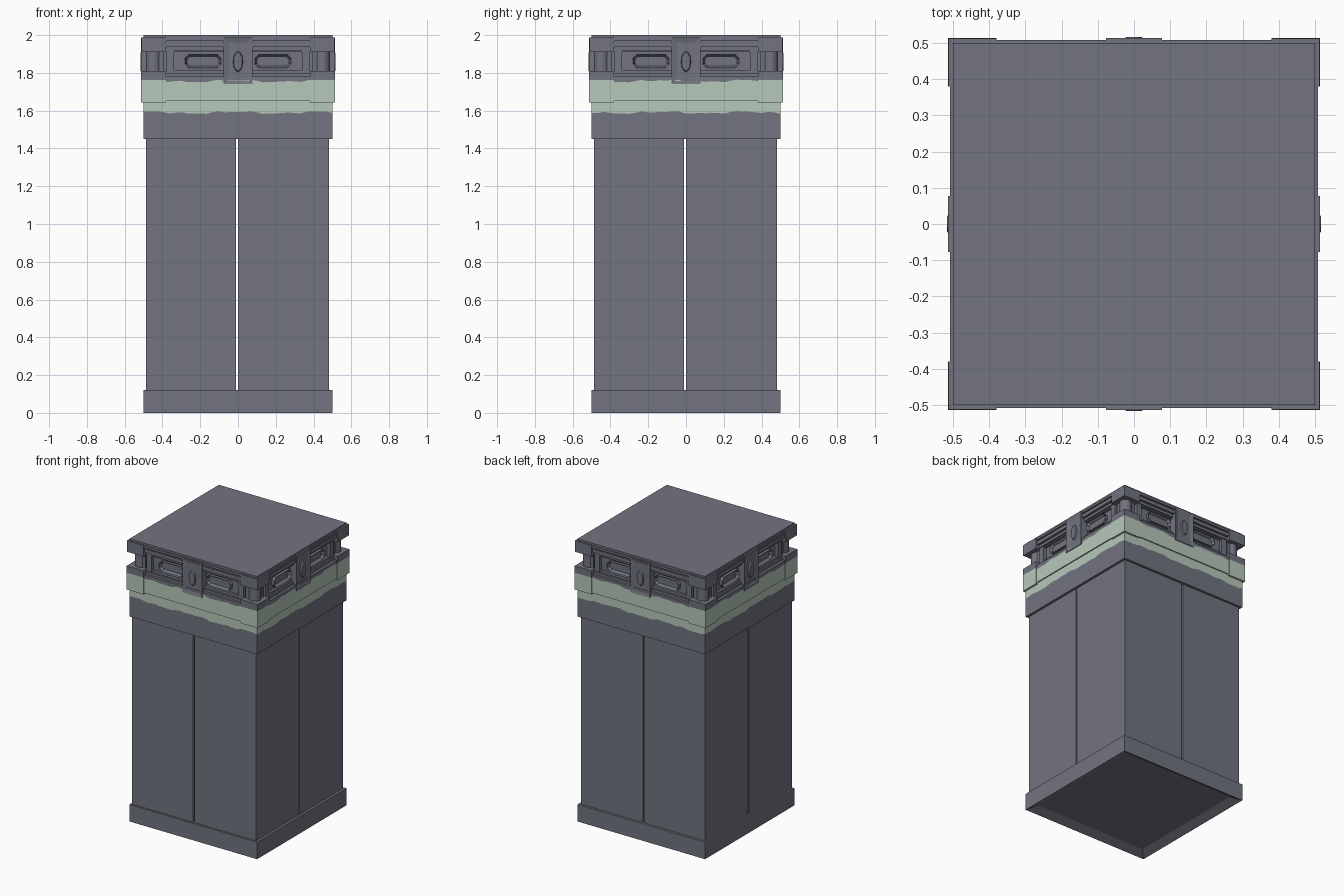
import bpy, bmesh, math
from mathutils import Matrix, Vector

if "Cube" in bpy.data.objects:
    bpy.data.objects.remove(bpy.data.objects["Cube"])


def material(name, rgb):
    m = bpy.data.materials.new(name)
    m.diffuse_color = (*rgb, 1)
    m.use_nodes = True
    m.node_tree.nodes["Principled BSDF"].inputs["Base Color"].default_value = m.diffuse_color
    return m


GREY = material("slate grey", (0.168, 0.174, 0.212))
GREEN = material("pale green", (0.47, 0.58, 0.495))


def finish(bm, name):
    bmesh.ops.recalc_face_normals(bm, faces=bm.faces[:])
    me = bpy.data.meshes.new(name)
    bm.to_mesh(me)
    bm.free()
    me.materials.append(GREY)
    me.materials.append(GREEN)
    ob = bpy.data.objects.new(name, me)
    bpy.context.collection.objects.link(ob)
    return ob


def add_box(bm, x0, x1, y0, y1, z0, z1):
    m = Matrix.Translation(((x0 + x1) / 2, (y0 + y1) / 2, (z0 + z1) / 2)) @ \
        Matrix.Diagonal((x1 - x0, y1 - y0, z1 - z0, 1))
    bmesh.ops.create_cube(bm, size=1, matrix=m)


def four_sides(bm):
    # Repeat the front geometry around the vertical axis
    base = bm.verts[:] + bm.edges[:] + bm.faces[:]
    for k in (1, 2, 3):
        new = bmesh.ops.duplicate(bm, geom=base)["geom"]
        vs = [v for v in new if isinstance(v, bmesh.types.BMVert)]
        bmesh.ops.rotate(bm, verts=vs, cent=(0, 0, 0),
                         matrix=Matrix.Rotation(k * math.pi / 2, 3, 'Z'))


def side_boxes(name, boxes, split=None):
    # boxes: x0, x1, inner depth, outer depth, z0, z1; green below split
    bm = bmesh.new()
    for x0, x1, d0, d1, z0, z1 in boxes:
        add_box(bm, x0, x1, -d1, -d0, z0, z1)
    if split:
        bmesh.ops.bisect_plane(bm, geom=bm.verts[:] + bm.edges[:] + bm.faces[:],
                               plane_co=(0, 0, split), plane_no=(0, 0, 1))
        for f in bm.faces:
            f.material_index = int(f.calc_center_median().z < split)
    four_sides(bm)
    return finish(bm, name)


def slab(name, half, z0, z1):
    bm = bmesh.new()
    add_box(bm, -half, half, -half, half, z0, z1)
    return finish(bm, name)


def wave(t, z, amp):
    return z + amp * (0.5 * math.sin(9 * t + 1) + 0.35 * math.sin(23 * t)
                      + 0.3 * math.sin(41 * t + 2))


def painted_band(name, half, z0, zmid, z1, amp, green_row, n=30):
    # Square wall with a wavy paint edge between two colour rows
    bm = bmesh.new()
    pts = []
    for k in range(4):
        r = Matrix.Rotation(k * math.pi / 2, 3, 'Z')
        pts += [r @ Vector((-half + 2 * half * i / n, -half, 0)) for i in range(n)]
    rows = []
    for j in range(3):
        row = []
        for i, p in enumerate(pts):
            z = (z0, wave(i / len(pts) * math.tau, zmid, amp), z1)[j]
            row.append(bm.verts.new((p.x, p.y, z)))
        rows.append(row)
    c = len(pts)
    for j in range(2):
        for i in range(c):
            f = bm.faces.new((rows[j][i], rows[j][(i + 1) % c],
                              rows[j + 1][(i + 1) % c], rows[j + 1][i]))
            f.material_index = int(j == green_row)
    bm.faces.new(rows[0]).material_index = int(green_row == 0)
    bm.faces.new(rows[2]).material_index = int(green_row == 1)
    return finish(bm, name)


def side_prisms(name, outlines, d0, d1, rim, depth):
    # Outlines in x/z pushed outward, with a recessed inset front face
    bm = bmesh.new()
    for pts in outlines:
        back = bm.faces.new([bm.verts.new((x, -d0, z)) for x, z in pts])
        ext = bmesh.ops.extrude_face_region(bm, geom=[back])["geom"]
        vs = [g for g in ext if isinstance(g, bmesh.types.BMVert)]
        bmesh.ops.translate(bm, verts=vs, vec=(0, d0 - d1, 0))
        front = [g for g in ext if isinstance(g, bmesh.types.BMFace)]
        bmesh.ops.recalc_face_normals(bm, faces=bm.faces[:])
        bmesh.ops.inset_region(bm, faces=front, thickness=rim)
        bmesh.ops.translate(bm, verts=front[0].verts[:], vec=(0, depth, 0))
    four_sides(bm)
    return finish(bm, name)


# Base with a shallow recess underneath
bm = bmesh.new()
add_box(bm, -0.5, 0.5, -0.5, 0.5, 0, 0.12)
bottom = [f for f in bm.faces if f.normal.z < -0.9 or f.calc_center_median().z < 0.001]
bmesh.ops.inset_region(bm, faces=bottom, thickness=0.08)
bmesh.ops.translate(bm, verts=bottom[0].verts[:], vec=(0, 0, 0.03))
finish(bm, "base")

# Hollow shaft of four corner panels with a see-through gap on each side
bm = bmesh.new()
A, B, T = -0.487, 0.483, 0.02
for a, b in ((A, -0.01), (0.0, B)):
    for o in (A, B - T):
        add_box(bm, a, b, o, o + T, 0.115, 1.455)
        add_box(bm, o, o + T, a, b, 0.115, 1.455)
finish(bm, "shaft_panels")

# Painted collar and lower case
painted_band("collar", 0.5, 1.45, 1.59, 1.66, 0.009, 1)
painted_band("lower_case", 0.508, 1.652, 1.757, 1.78, 0.009, 0)
side_boxes("lower_corner_brackets", [(0.38, 0.513, 0.38, 0.513, 1.643, 1.81)], 1.762)
slab("lower_ledge", 0.49, 1.775, 1.797)

# Recessed wall with uprights and rails
side_boxes("recessed_wall", [(-0.40, 0.40, 0.38, 0.46, 1.78, 1.95)])
uprights = []
for s in (-1, 1):
    for x, w, d in ((0.36, 0.02, 0.482), (0.405, 0.012, 0.475)):
        uprights.append((s * x - w, s * x + w, 0.40, d, 1.79, 1.93))
side_boxes("wall_uprights", uprights)
side_boxes("wall_rails", [(-0.38, 0.38, 0.44, 0.478, 1.795, 1.815),
                          (-0.38, 0.38, 0.44, 0.478, 1.91, 1.925)])

# Long eight-sided vent slots
vents = []
for s in (-1, 1):
    vents.append([(s * 0.185 + x, 1.862 + z) for x, z in
                  ((-0.095, -0.015), (-0.075, -0.036), (0.075, -0.036), (0.095, -0.015),
                   (0.095, 0.015), (0.075, 0.036), (-0.075, 0.036), (-0.095, 0.015))])
side_prisms("vent_slots", vents, 0.45, 0.482, 0.012, 0.018)

# Round corner posts
bm = bmesh.new()
bmesh.ops.create_cone(bm, cap_ends=True, segments=16, radius1=0.04, radius2=0.04,
                      depth=0.14, matrix=Matrix.Translation((0.447, -0.447, 1.86)))
four_sides(bm)
posts = finish(bm, "corner_posts")
for p in posts.data.polygons:
    p.use_smooth = abs(p.normal.z) < 0.5

# Lid: stepped plates and corner brackets
slab("lid_underside", 0.488, 1.918, 1.94)
slab("lid_rim", 0.505, 1.937, 1.962)
slab("lid_step", 0.498, 1.96, 1.972)
slab("lid_upper_rim", 0.507, 1.97, 1.985)
slab("lid_top", 0.5, 1.98, 2.0)
side_boxes("upper_corner_brackets", [(0.38, 0.512, 0.38, 0.512, 1.91, 1.988)])

# Central clasps with a recessed window and a plain oval boss
side_prisms("clasps", [[(-0.077, 1.74), (0.077, 1.74), (0.077, 1.988), (-0.077, 1.988)]],
            0.44, 0.513, 0.04, 0.008)
bm = bmesh.new()
m = Matrix.Translation((0, -0.507, 1.86)) @ Matrix.Rotation(math.pi / 2, 4, 'X') @ \
    Matrix.Diagonal((0.028, 0.06, 1, 1))
bmesh.ops.create_cone(bm, cap_ends=True, segments=20, radius1=1, radius2=0.8,
                      depth=0.018, matrix=m)
four_sides(bm)
finish(bm, "clasp_bosses")
